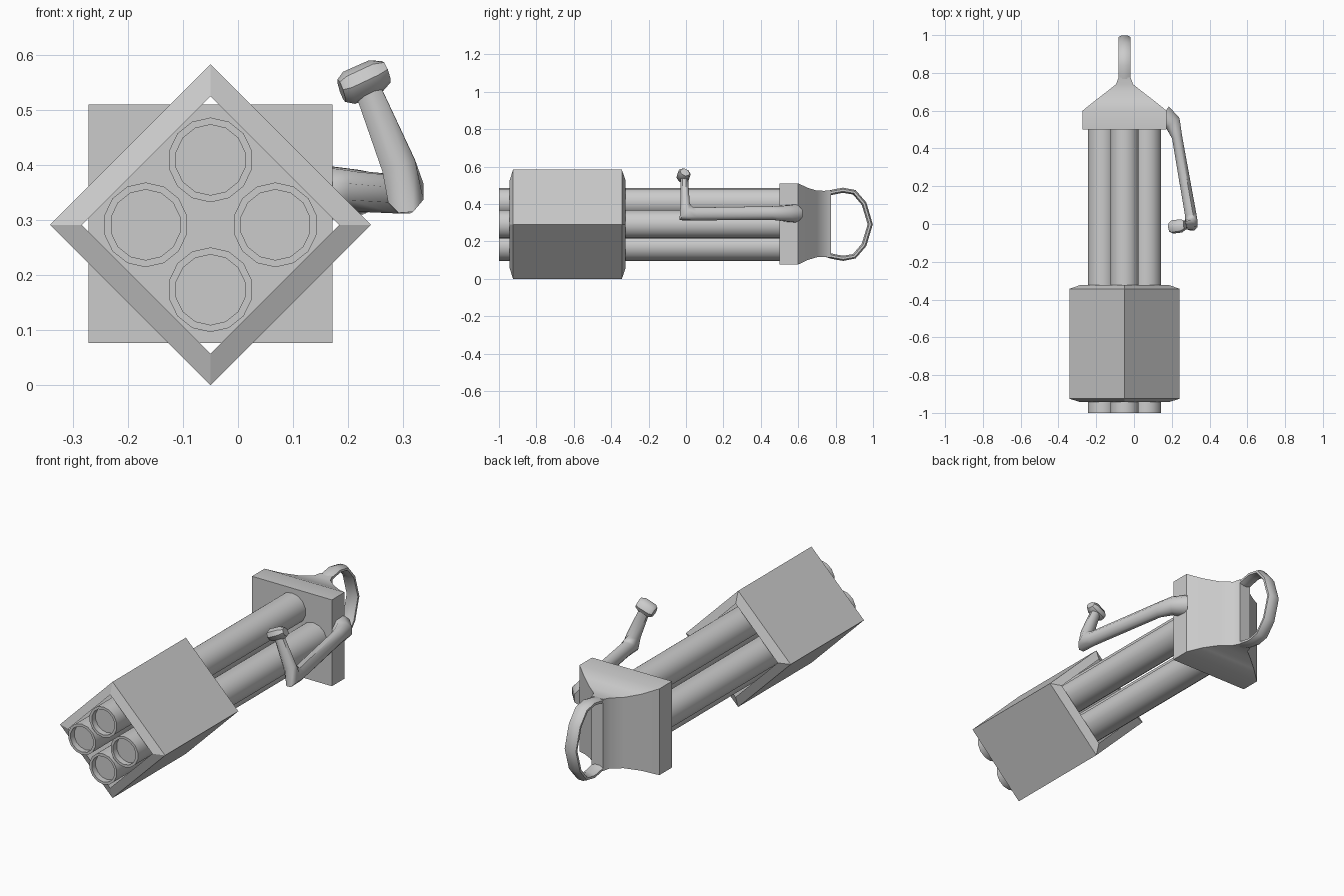
import bpy, bmesh
from math import cos, sin, pi, radians
from mathutils import Vector

cube = bpy.data.objects.get("Cube")
if cube:
    bpy.data.objects.remove(cube, do_unlink=True)

grey = bpy.data.materials.new("grey metal")
grey.use_nodes = True
grey.diffuse_color = (0.6, 0.6, 0.6, 1)
grey.node_tree.nodes["Principled BSDF"].inputs["Base Color"].default_value = (0.6, 0.6, 0.6, 1)

CX, CZ = -0.05, 0.292  # long axis of the body


def loft(name, rings, cap_start=True, cap_end=True, smooth=35):
    """Skin a list of equal-sized point rings into one object."""
    bm = bmesh.new()
    loops = [[bm.verts.new(p) for p in ring] for ring in rings]
    n = len(loops[0])
    for a, b in zip(loops, loops[1:]):
        for i in range(n):
            j = (i + 1) % n
            bm.faces.new((a[i], a[j], b[j], b[i]))
    if cap_start:
        bm.faces.new(loops[0])
    if cap_end:
        bm.faces.new(loops[-1])
    bmesh.ops.recalc_face_normals(bm, faces=bm.faces)
    mesh = bpy.data.meshes.new(name)
    bm.to_mesh(mesh)
    bm.free()
    mesh.materials.append(grey)
    obj = bpy.data.objects.new(name, mesh)
    bpy.context.collection.objects.link(obj)
    if smooth:
        bpy.ops.object.select_all(action='DESELECT')
        obj.select_set(True)
        bpy.context.view_layer.objects.active = obj
        bpy.ops.object.shade_smooth_by_angle(angle=radians(smooth))
    return obj


def circle(x, z, r, y, n):
    return [(x + r * cos(2 * pi * (i + 0.5) / n), y, z + r * sin(2 * pi * (i + 0.5) / n))
            for i in range(n)]


def sweep(name, path, n=8, smooth=50):
    """Sweep an oval along (point, half width, half depth) stations."""
    pts = [Vector(s[0]) for s in path]
    rings = []
    for i, (_, a, b) in enumerate(path):
        before = (pts[i] - pts[max(i - 1, 0)]).normalized()
        after = (pts[min(i + 1, len(pts) - 1)] - pts[i]).normalized()
        t = (before + after).normalized()
        side = Vector((1, 0, 0))
        side = (side - t * side.dot(t)).normalized()
        other = t.cross(side)
        angles = [2 * pi * (k + 0.5) / n for k in range(n)]
        rings.append([pts[i] + (side * a * cos(q) + other * b * sin(q)) * 1.06 for q in angles])
    return loft(name, rings, smooth=smooth)


# Diamond-shaped open casing with chamfered rims
stations = [(-0.943, 0.234), (-0.925, 0.292), (-0.343, 0.292), (-0.323, 0.234)]
loft("barrel_casing",
     [[(CX + r, y, CZ), (CX, y, CZ + r), (CX - r, y, CZ), (CX, y, CZ - r)] for y, r in stations],
     cap_start=False, cap_end=False, smooth=0)

# Four barrels with recessed muzzles
for label, dx, dz in (("top", 0, 1), ("bottom", 0, -1), ("left", 1, 0), ("right", -1, 0)):
    x, z = CX + 0.118 * dx, CZ + 0.118 * dz
    loft("barrel_" + label,
         [circle(x, z, r, y, 14) for y, r in
          ((0.62, 0.077), (-1, 0.077), (-1, 0.064), (-0.97, 0.064))])

# Rear housing: square block narrowing to a vertical spine
housing = [(0.5, 0.222, 0.217), (0.6, 0.222, 0.217), (0.65, 0.16, 0.193),
           (0.7, 0.095, 0.178), (0.74, 0.045, 0.177), (0.775, 0.032, 0.18)]
loft("rear_housing",
     [[(CX + sx * hx, y, CZ + 0.002 + sz * hz)
       for sx, sz in ((1, 1), (-1, 1), (-1, -1), (1, -1))] for y, hx, hz in housing],
     smooth=40)

# Loop handle, mirrored about the axis height
half = [(0.755, 0.164), (0.79, 0.173), (0.84, 0.182), (0.9, 0.171), (0.952, 0.11)]
loop = half + [(0.985, 0)] + [(y, -z) for y, z in reversed(half)]
sweep("loop_handle", [((CX, y, CZ + z), 0.032, 0.014) for y, z in loop])

# Bent crank arm on the left side
sweep("crank_arm", [
    ((0.15, 0.575, 0.35), 0.06, 0.05),
    ((0.205, 0.535, 0.35), 0.045, 0.043),
    ((0.228, 0.46, 0.352), 0.028, 0.037),
    ((0.3, 0.05, 0.347), 0.031, 0.035),
    ((0.305, 0, 0.35), 0.033, 0.05),
    ((0.292, -0.004, 0.4), 0.032, 0.025),
    ((0.235, -0.01, 0.54), 0.024, 0.021)])

# Crosswise grip at the end of the crank
sweep("crank_grip", [
    ((0.188, -0.018, 0.536), 0.02, 0.024),
    ((0.202, -0.016, 0.541), 0.029, 0.034),
    ((0.25, -0.01, 0.562), 0.029, 0.034),
    ((0.269, -0.006, 0.57), 0.019, 0.025)], smooth=40)
